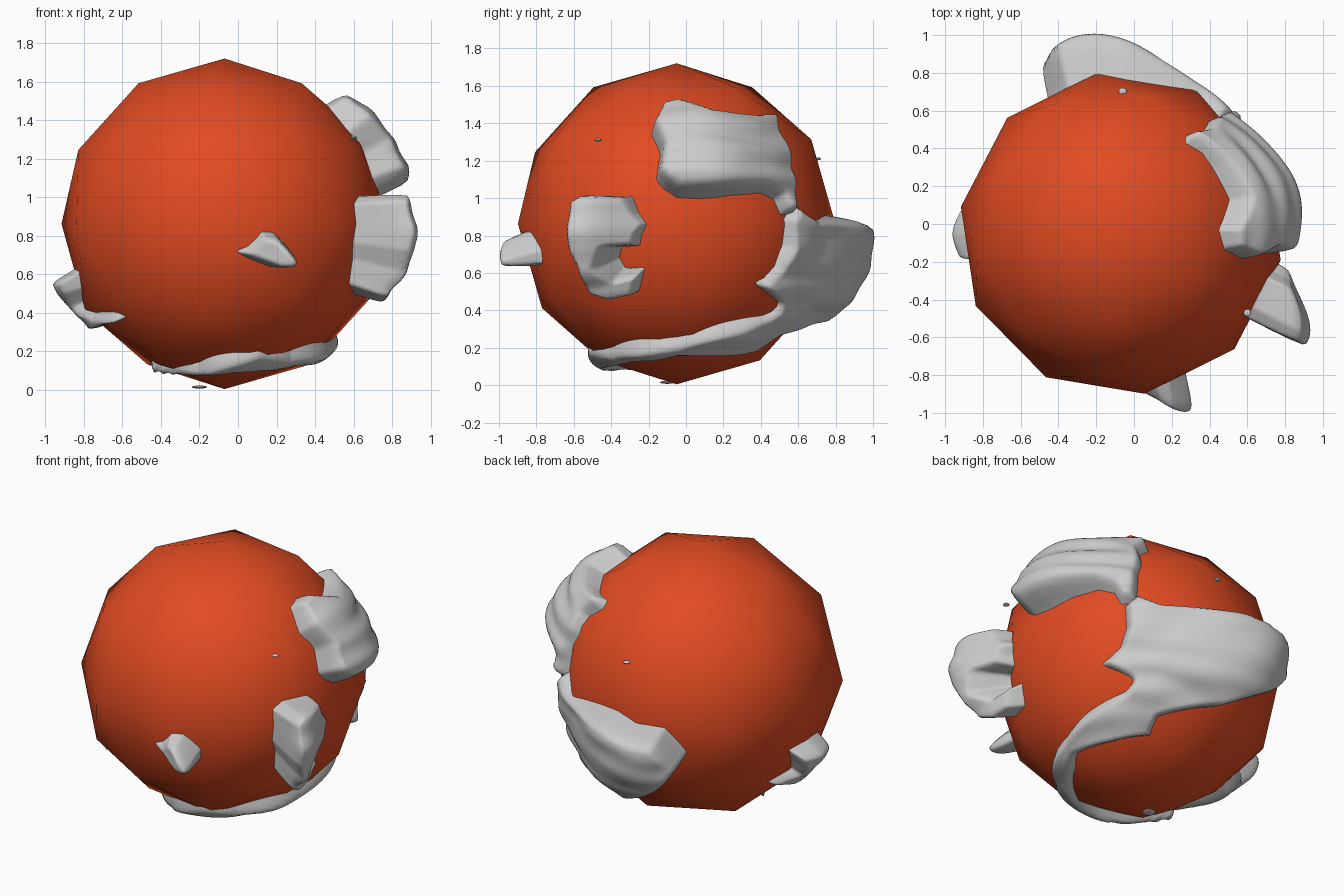
import bpy, math
from mathutils import Vector, noise

if "Cube" in bpy.data.objects:
    bpy.data.objects.remove(bpy.data.objects["Cube"])

CENTRE = Vector((-0.07, -0.05, 0.8625))
RADIUS = 0.858

# Low-poly orange globe, smooth shaded
bpy.ops.mesh.primitive_ico_sphere_add(subdivisions=2, radius=RADIUS, location=CENTRE,
                                      rotation=(0, 0, math.radians(44.5)))
globe = bpy.context.object
globe.name = "globe"
bpy.ops.object.shade_smooth()
mat = bpy.data.materials.new("orange")
mat.diffuse_color = (0.75, 0.07, 0.016, 1)
mat.use_nodes = True
mat.node_tree.nodes["Principled BSDF"].inputs["Base Color"].default_value = mat.diffuse_color
globe.data.materials.append(mat)


def direction(lon, lat):
    a, b = math.radians(lon), math.radians(lat)
    return Vector((math.cos(b) * math.cos(a), math.cos(b) * math.sin(a), math.sin(b)))


def signed_distance(lon, lat, outline):
    """Degrees to the outline, positive inside."""
    k = math.cos(math.radians(lat))
    best, inside = 1e9, False
    for i, (x1, y1) in enumerate(outline):
        x0, y0 = outline[i - 1]
        if (y0 > lat) != (y1 > lat) and lon < (x1 - x0) * (lat - y0) / (y1 - y0) + x0:
            inside = not inside
        ax, ay = (x0 - lon) * k, y0 - lat
        ex, ey = (x1 - x0) * k, y1 - y0
        t = max(0, min(1, -(ax * ex + ay * ey) / (ex * ex + ey * ey)))
        best = min(best, math.hypot(ax + t * ex, ay + t * ey))
    return best if inside else -best


def landmass(name, outline, peak, height, spread, base=0.01, step=1.1, ramp=3.5):
    """Raised patch, highest at peak, whose rim dips below the globe surface."""
    lons, lats = [p[0] for p in outline], [p[1] for p in outline]
    l0, b0 = min(lons) - 4, min(lats) - 4
    nx = int((max(lons) + 4 - l0) / step) + 1
    ny = int((max(lats) + 4 - b0) / step) + 1
    verts, dist = [], []
    for j in range(ny):
        for i in range(nx):
            lon, lat = l0 + i * step, b0 + j * step
            d = signed_distance(lon, lat, outline)
            n = direction(lon, lat)
            s = max(0, min(1, (d + 1.5) / (ramp + 1.5)))
            s = s * s * (3 - 2 * s)
            u = (lon - peak[0]) * math.cos(math.radians(lat)) / spread[0]
            v = (lat - peak[1]) / spread[1]
            h = base + height * math.exp(-u * u - v * v)
            h += 0.03 * noise.noise(Vector((n.x * 2.5, n.y * 2.5, n.z * 9)))
            verts.append(CENTRE + n * (0.77 + (0.085 + h) * s))
            dist.append(d)
    faces = []
    for j in range(ny - 1):
        for i in range(nx - 1):
            a = j * nx + i
            f = (a, a + 1, a + nx + 1, a + nx)
            if max(dist[v] for v in f) > -1.5:
                faces.append(f)
    used = sorted({v for f in faces for v in f})
    index = {v: i for i, v in enumerate(used)}
    me = bpy.data.meshes.new(name)
    me.from_pydata([verts[v] for v in used], [], [[index[v] for v in f] for f in faces])
    me.shade_smooth()
    ob = bpy.data.objects.new(name, me)
    bpy.context.collection.objects.link(ob)


# Raised grey patches: outlines in degrees of longitude (from +x) and latitude
landmass("upper_right_land",
         [(-12, 36), (-9, 48), (2, 50), (17, 43), (35, 43), (55, 44), (57, 40), (52, 33),
          (53, 25), (51, 16), (50, 3), (43, 3), (40, 9), (32, 11), (10, 10), (0, 10),
          (-5, 13), (-8, 17), (-7, 27)], (8, 22), 0.13, (30, 28))
landmass("back_and_bottom_land",
         [(50, 8), (44, 2), (45, -8), (42, -16), (32, -23), (46, -31), (43, -34), (31, -38),
          (14, -43), (0, -47), (-16, -49), (-45, -53), (-70, -51), (-82, -54), (-110, -61),
          (-140, -62), (-165, -60), (-168, -65), (-140, -68), (-100, -67), (-50, -64),
          (-15, -61), (0, -57), (30, -57), (60, -55), (63, -46), (92, -36), (112, -22),
          (119, -12), (110, 0), (88, 3), (60, 3)], (100, -10), 0.2, (24, 28), base=0.015)
landmass("right_land",
         [(-33, 7), (-29, 9.5), (-17, 10), (-14, 4), (-10, 0), (-13, -4), (-14, -8), (-22, -8),
          (-24, -13), (-21, -17.5), (-13, -17), (-16, -26), (-25, -26), (-31, -22), (-31, -13),
          (-33, -7)], (-31, -4), 0.28, (13, 24), step=0.7, ramp=2)
landmass("front_land",
         [(-90, -10), (-82, -7), (-77, -2), (-72, -3), (-65, -10), (-65, -15), (-72, -16),
          (-82, -13)], (-68, -9), 0.17, (9, 12), step=0.7)
landmass("left_land",
         [(168, -18), (180, -17), (191, -18), (190, -24), (186, -29), (196, -33), (215, -34),
          (222, -36), (215, -38), (195, -40), (178, -40), (160, -37), (174, -30), (172, -25)],
         (180, -21), 0.07, (12, 14), step=0.7, ramp=2.5)

# Tiny loose flakes
for i, (x, y, z, s) in enumerate([(0.6, -0.47, 1.31, 0.02), (-0.2, -0.1, 0.015, 0.04),
                                  (-0.06, 0.7, 1.21, 0.022)]):
    bpy.ops.mesh.primitive_uv_sphere_add(segments=12, ring_count=8, location=(x, y, z))
    flake = bpy.context.object
    flake.name = f"flake_{i + 1}"
    flake.scale = (s, s, 0.008)
    bpy.ops.object.shade_smooth()
